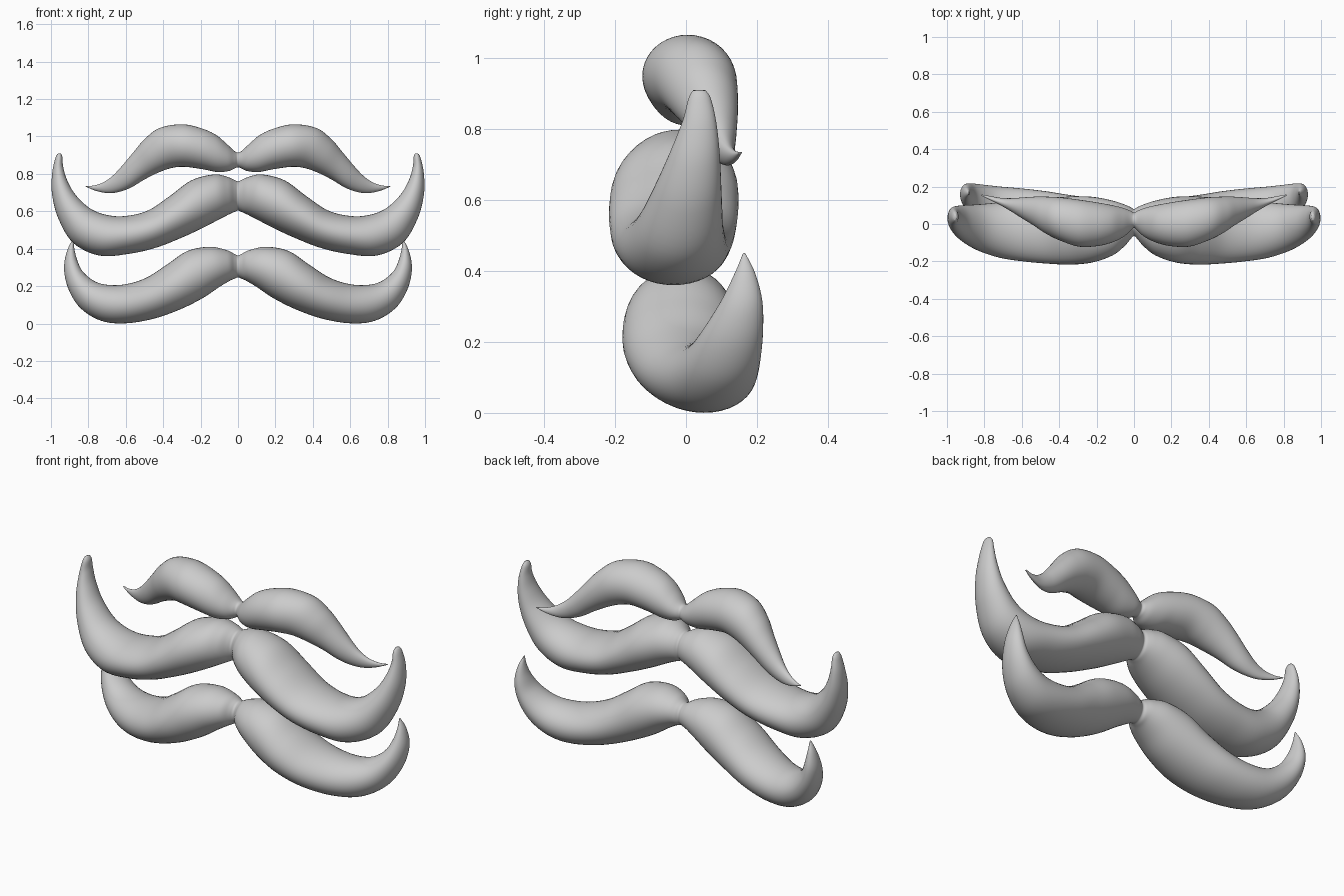
import bpy, bmesh, math
from mathutils import Vector

SIDES, STEPS = 40, 6


def spline(p0, p1, p2, p3, t):
    """Catmull-Rom interpolation between p1 and p2."""
    return [0.5 * (2 * b + (c - a) * t + (2 * a - 5 * b + 4 * c - d) * t * t
                   + (3 * b - a - 3 * c + d) * t ** 3)
            for a, b, c, d in zip(p0, p1, p2, p3)]


def moustache(name, stations):
    """Loft oval sections: upper x, upper z, lower x, lower z, front y, back y."""
    s = stations[1]
    start = (-s[0], s[1], -s[2], s[3], s[4], s[5])
    pts = [start] + stations + [stations[-1]]
    rows = [spline(*pts[i:i + 4], k / STEPS)
            for i in range(len(stations) - 1) for k in range(STEPS)]
    rows.append(stations[-1])

    bm = bmesh.new()
    rings = []
    for ux, uz, lx, lz, yf, yb in rows:
        upper, lower = Vector((ux, 0, uz)), Vector((lx, 0, lz))
        mid = (upper + lower) / 2 + Vector((0, (yf + yb) / 2, 0))
        across, depth = (upper - lower) / 2, Vector((0, (yb - yf) / 2, 0))
        angles = [2 * math.pi * j / SIDES for j in range(SIDES)]
        rings.append([bm.verts.new(mid + across * math.cos(a) + depth * math.sin(a))
                      for a in angles])
    for a, b in zip(rings, rings[1:]):
        for j in range(SIDES):
            k = (j + 1) % SIDES
            bm.faces.new((a[j], b[j], b[k], a[k]))
    bm.faces.new(rings[-1])
    bmesh.ops.recalc_face_normals(bm, faces=bm.faces)
    # the neck is open, so make sure the normals point outward
    top = max(bm.faces, key=lambda f: f.calc_center_median().z
              if f.calc_center_median().x < 0.4 else -1)
    if top.normal.z < 0:
        bmesh.ops.reverse_faces(bm, faces=bm.faces)
    for f in bm.faces:
        f.smooth = True
    mesh = bpy.data.meshes.new(name)
    bm.to_mesh(mesh)
    bm.free()
    obj = bpy.data.objects.new(name, mesh)
    bpy.context.collection.objects.link(obj)
    mirror = obj.modifiers.new("Mirror", 'MIRROR')
    mirror.use_clip = True


# Lower moustache: pointed ends curling up and back
moustache("lower_moustache", [
    (0, .364, 0, .246, -.045, .07),
    (.02, .372, .018, .24, -.06, .08),
    (.06, .392, .045, .228, -.098, .095),
    (.15, .41, .10, .195, -.142, .12),
    (.27, .388, .19, .135, -.172, .14),
    (.38, .315, .31, .075, -.178, .155),
    (.49, .245, .45, .026, -.15, .175),
    (.60, .21, .60, .001, -.10, .19),
    (.70, .207, .73, .014, -.05, .20),
    (.77, .228, .84, .08, 0, .21),
    (.83, .278, .905, .18, .05, .217),
    (.86, .34, .93, .29, .10, .215),
    (.875, .40, .915, .385, .137, .195),
    (.88, .446, .884, .45, .16, .168)])

# Middle moustache: tall, blunt upturned ends
moustache("middle_moustache", [
    (0, .76, 0, .604, -.065, .08),
    (.02, .768, .016, .598, -.08, .09),
    (.06, .785, .045, .585, -.12, .105),
    (.13, .797, .10, .557, -.168, .125),
    (.25, .765, .19, .51, -.205, .145),
    (.36, .685, .31, .455, -.217, .147),
    (.48, .605, .44, .405, -.212, .137),
    (.60, .575, .58, .373, -.20, .125),
    (.70, .58, .74, .363, -.18, .115),
    (.79, .615, .88, .43, -.14, .105),
    (.87, .69, .96, .56, -.09, .10),
    (.915, .77, .994, .69, -.045, .095),
    (.935, .84, .994, .80, -.01, .085),
    (.939, .89, .978, .88, .007, .07),
    (.948, .91, .966, .907, .02, .055)])

# Upper moustache: drooping ends with a thin flicked tip
moustache("upper_moustache", [
    (0, .914, 0, .835, -.02, .06),
    (.02, .923, .016, .83, -.035, .07),
    (.06, .96, .05, .815, -.068, .085),
    (.12, 1.01, .11, .81, -.098, .10),
    (.20, 1.045, .19, .825, -.118, .115),
    (.30, 1.065, .29, .838, -.121, .13),
    (.42, 1.045, .36, .83, -.09, .142),
    (.50, .985, .43, .805, -.053, .146),
    (.56, .915, .50, .77, -.01, .146),
    (.62, .843, .57, .728, .03, .142),
    (.67, .79, .63, .705, .065, .138),
    (.72, .755, .69, .697, .097, .139),
    (.77, .738, .755, .708, .125, .148),
    (.813, .735, .816, .732, .15, .158)])
